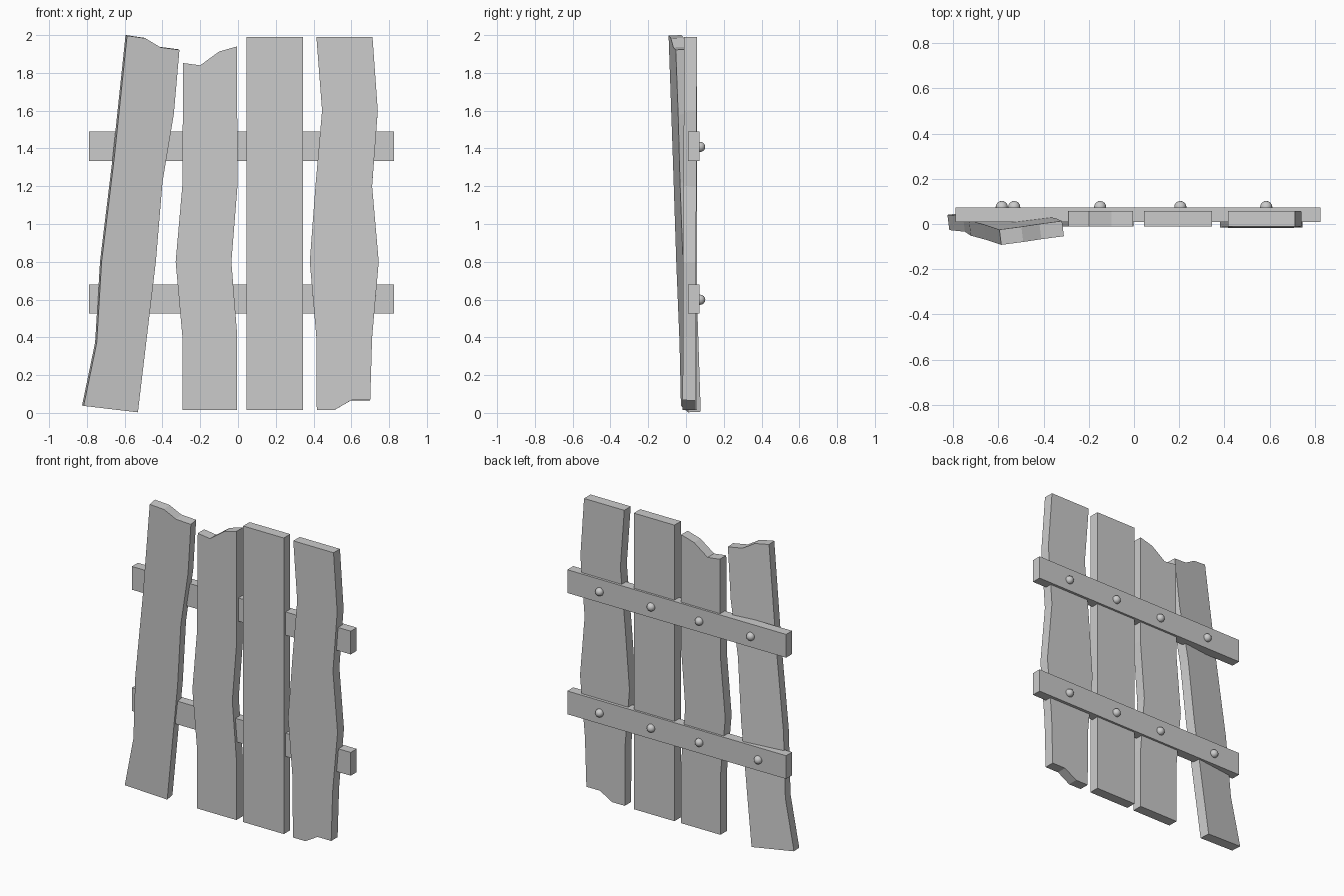
import bpy, bmesh
from mathutils import Vector

if "Cube" in bpy.data.objects:
    bpy.data.objects.remove(bpy.data.objects["Cube"])

THICK = 0.068


def plank(name, outline, a, b=0.0, c=0.0):
    """Extrude an x/z outline lying on the leaning front plane y = a + b*x + c*z."""
    bm = bmesh.new()
    face = bm.faces.new([bm.verts.new((x, a + b * x + c * z, z)) for x, z in outline])
    back = bmesh.ops.extrude_face_region(bm, geom=[face], use_keep_orig=True)
    moved = [v for v in back["geom"] if isinstance(v, bmesh.types.BMVert)]
    bmesh.ops.translate(bm, verts=moved, vec=Vector((-b, 1, -c)).normalized() * THICK)
    bmesh.ops.recalc_face_normals(bm, faces=bm.faces[:])
    mesh = bpy.data.meshes.new(name)
    bm.to_mesh(mesh)
    bm.free()
    bpy.context.collection.objects.link(bpy.data.objects.new(name, mesh))


# Leaning, twisted plank with a broken top
plank("leaning_plank", [
    (-0.53, 0.003), (-0.435, 0.8), (-0.40, 1.22), (-0.34, 1.58), (-0.31, 1.922),
    (-0.41, 1.935), (-0.49, 1.983), (-0.587, 1.997), (-0.655, 1.35),
    (-0.722, 0.8), (-0.748, 0.37), (-0.817, 0.037)], 0.077, 0.125, -0.048)

# Upright plank with a splintered top
plank("splintered_plank", [
    (-0.295, 0.015), (-0.005, 0.015), (-0.005, 0.42), (-0.035, 0.8), (-0.003, 1.2),
    (-0.005, 1.94), (-0.10, 1.913), (-0.20, 1.84), (-0.29, 1.852),
    (-0.295, 1.2), (-0.33, 0.8), (-0.295, 0.41)], -0.01)

# Plain straight plank
plank("straight_plank", [(0.045, 0.015), (0.345, 0.015), (0.345, 1.99), (0.045, 1.99)], -0.01)

# Wavy plank with a chipped bottom
plank("wavy_plank", [
    (0.417, 0.015), (0.51, 0.015), (0.60, 0.067), (0.70, 0.067), (0.71, 0.4),
    (0.745, 0.8), (0.71, 1.2), (0.74, 1.6), (0.712, 1.99), (0.415, 1.99),
    (0.445, 1.6), (0.41, 1.2), (0.38, 0.8), (0.415, 0.4)], -0.018, 0.0, 0.004)

# Horizontal rails with a row of round nail heads on the back
for label, z, first_x in (("lower", 0.603, -0.585), ("upper", 1.412, -0.53)):
    bpy.ops.mesh.primitive_cube_add(size=1, location=(0.018, 0.041, z))
    rail = bpy.context.object
    rail.name = label + "_rail"
    rail.scale = (1.615, 0.063, 0.155)
    for x in (first_x, -0.15, 0.205, 0.585):
        bpy.ops.mesh.primitive_uv_sphere_add(segments=16, ring_count=8, radius=0.027,
                                             location=(x, 0.075, z - 0.004))
        bpy.context.object.name = label + "_nail"
        bpy.ops.object.shade_smooth_by_angle()
